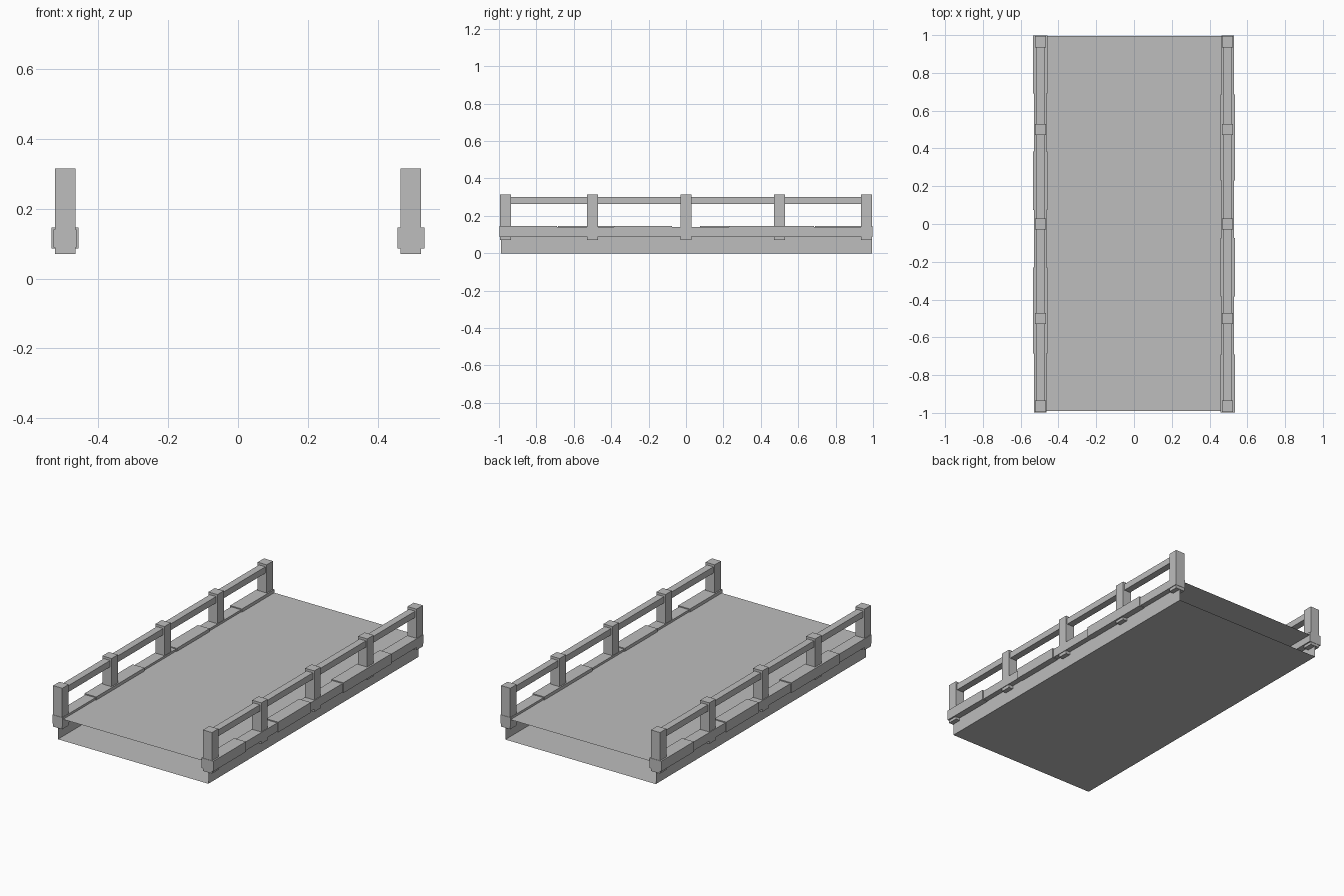
import bpy
import bmesh

cube = bpy.data.objects.get("Cube")
if cube:
    bpy.data.objects.remove(cube, do_unlink=True)

grey = bpy.data.materials.new("plain grey")
grey.use_nodes = True
colour = (0.51, 0.51, 0.51, 1)
grey.diffuse_color = colour
grey.node_tree.nodes["Principled BSDF"].inputs["Base Color"].default_value = colour


def finish(name, bm):
    bmesh.ops.recalc_face_normals(bm, faces=bm.faces)
    mesh = bpy.data.meshes.new(name)
    bm.to_mesh(mesh)
    bm.free()
    mesh.materials.append(grey)
    obj = bpy.data.objects.new(name, mesh)
    bpy.context.collection.objects.link(obj)
    return obj


def box(name, x, y, z, turn=1, open_ends=False):
    """Box from three (low, high) ranges; turn=-1 rotates it half a turn about z."""
    bm = bmesh.new()
    bmesh.ops.create_cube(bm, size=1)
    for v in bm.verts:
        px, py, pz = (r[0] if c < 0 else r[1] for r, c in zip((x, y, z), v.co))
        v.co = (px * turn, py * turn, pz)
    bmesh.ops.recalc_face_normals(bm, faces=bm.faces)
    if open_ends:
        ends = [f for f in bm.faces if abs(f.normal.y) > 0.9]
        bmesh.ops.delete(bm, geom=ends, context="FACES_ONLY")
    return finish(name, bm)


# Hollow deck, open at both ends
box("deck", (-0.497, 0.497), (-0.99, 0.995), (0, 0.128), open_ends=True)

POSTS = (-0.965, -0.5, 0, 0.5, 0.965)
JOINTS = (-0.997, -0.69, -0.385, -0.075, 0.23, 0.685, 0.997)

for side, turn in (("left", 1), ("right", -1)):
    # Kerb beams alternate between thick and thin
    for i, (start, end) in enumerate(zip(JOINTS, JOINTS[1:])):
        slim = 0.006 * (i % 2)
        box(f"{side}_kerb_beam_{i + 1}", (0.457 + slim, 0.535 - slim), (start, end),
            (0.086 + slim / 2, 0.147 - slim), turn)
    # Posts
    for i, y in enumerate(POSTS):
        box(f"{side}_post_{i + 1}", (0.465, 0.525), (y - 0.03, y + 0.03),
            (0.07, 0.315), turn)
    # Handrail spans between neighbouring posts
    for i, (a, b) in enumerate(zip(POSTS, POSTS[1:])):
        box(f"{side}_handrail_{i + 1}", (0.474, 0.516), (a + 0.03, b - 0.03),
            (0.263, 0.301), turn)
